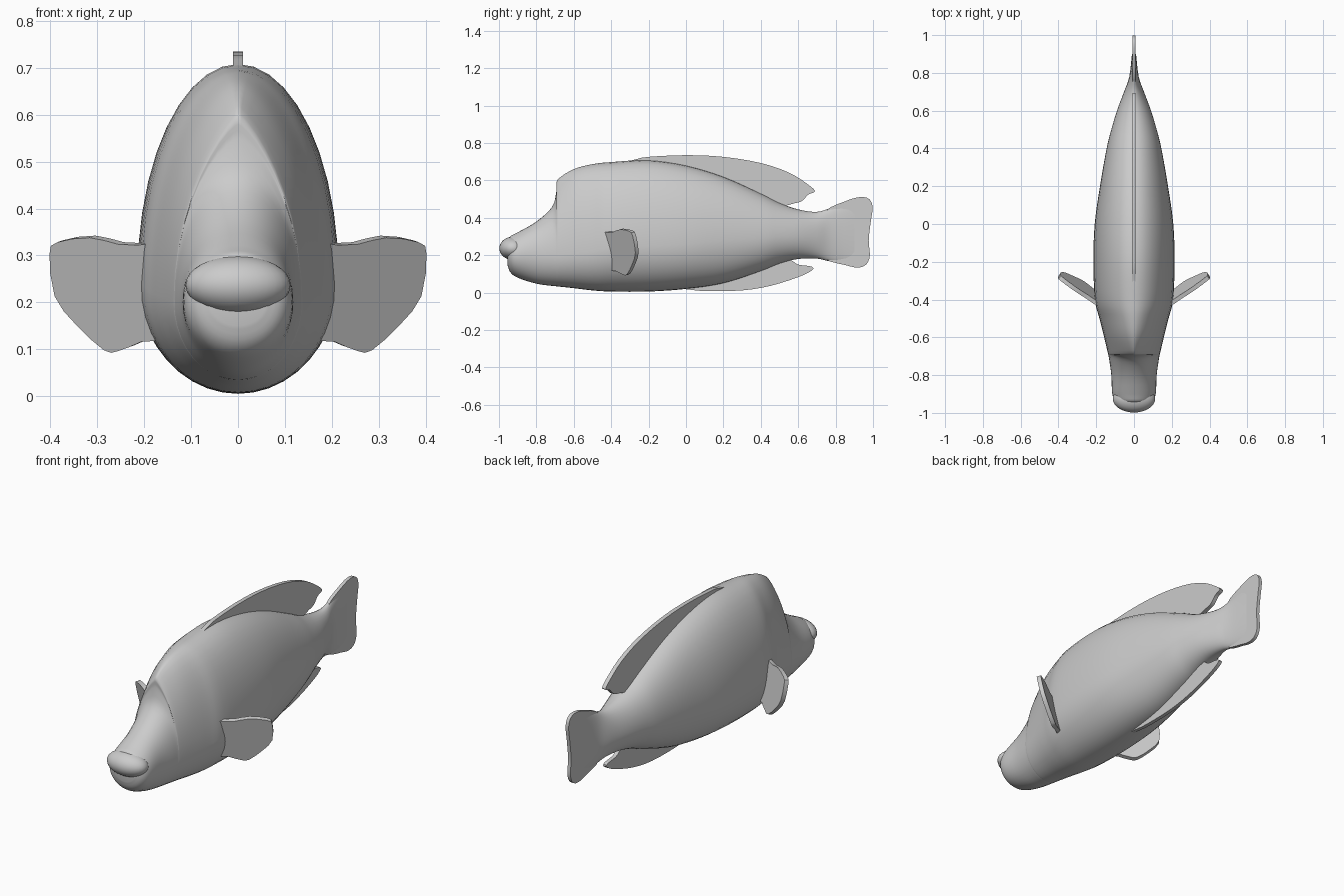
import bpy, bmesh, math
from mathutils import Vector

if "Cube" in bpy.data.objects:
    bpy.data.objects.remove(bpy.data.objects["Cube"])


def spline(keys, steps, closed=False):
    """Catmull-Rom interpolation of equal-length tuples."""
    n, out = len(keys), []
    for i in range(n if closed else n - 1):
        if closed:
            q = [keys[(i + k) % n] for k in (-1, 0, 1, 2)]
        else:
            q = [keys[min(max(i + k, 0), n - 1)] for k in (-1, 0, 1, 2)]
        for s in range(steps):
            t = s / steps
            out.append(tuple(0.5 * (2 * b + (c - a) * t + (2 * a - 5 * b + 4 * c - d) * t * t
                                    + (3 * b - a - 3 * c + d) * t ** 3) for a, b, c, d in zip(*q)))
    return out if closed else out + [keys[-1]]


def finish(name, bm, angle=40):
    bmesh.ops.recalc_face_normals(bm, faces=bm.faces)
    me = bpy.data.meshes.new(name)
    bm.to_mesh(me)
    bm.free()
    ob = bpy.data.objects.new(name, me)
    bpy.context.collection.objects.link(ob)
    bpy.ops.object.select_all(action='DESELECT')
    ob.select_set(True)
    bpy.context.view_layer.objects.active = ob
    bpy.ops.object.shade_smooth_by_angle(angle=math.radians(angle))
    return ob


def loft(name, stations, seg=40):
    """Egg-shaped rings along y: (y, bottom, top, half width, widest height, top narrowing)."""
    bm, rings = bmesh.new(), []
    for y, zb, zt, w, zc, p in stations:
        ring = []
        for i in range(seg):
            a = 2 * math.pi * i / seg
            c, s = math.cos(a), math.sin(a)
            e = p if s > 0 else 1
            x = math.copysign(w * abs(c) ** e, c)
            ring.append(bm.verts.new((x, y, zc + s * ((zt - zc) if s > 0 else (zc - zb)))))
        rings.append(ring)
    for r, q in zip(rings, rings[1:]):
        for i in range(seg):
            j = (i + 1) % seg
            bm.faces.new((r[i], r[j], q[j], q[i]))
    bm.faces.new(rings[0])
    bm.faces.new(rings[-1])
    return finish(name, bm, 75)


def plate(name, outline, thick, normal):
    """Thin fin from a closed outline of 3D points."""
    off = Vector(normal).normalized() * thick / 2
    bm = bmesh.new()
    a = [bm.verts.new(Vector(p) + off) for p in outline]
    b = [bm.verts.new(Vector(p) - off) for p in outline]
    bm.faces.new(a)
    bm.faces.new(b[::-1])
    for i in range(len(a)):
        j = (i + 1) % len(a)
        bm.faces.new((a[i], b[i], b[j], a[j]))
    return finish(name, bm)


def ellipsoid(name, loc, radii):
    bm = bmesh.new()
    bmesh.ops.create_uvsphere(bm, u_segments=32, v_segments=16, radius=1)
    bmesh.ops.scale(bm, vec=radii, verts=bm.verts)
    bmesh.ops.translate(bm, vec=loc, verts=bm.verts)
    return finish(name, bm, 60)


# Body with forehead hump and tail stalk
loft("body", spline([
    (-0.955, 0.15, 0.26, 0.06, 0.20, 1),
    (-0.94, 0.11, 0.30, 0.095, 0.20, 1),
    (-0.90, 0.08, 0.322, 0.115, 0.20, 1),
    (-0.80, 0.048, 0.38, 0.120, 0.20, 1),
    (-0.715, 0.036, 0.46, 0.132, 0.20, 1.05),
    (-0.692, 0.034, 0.55, 0.136, 0.20, 1.4),
    (-0.685, 0.033, 0.605, 0.138, 0.20, 1.6),
    (-0.60, 0.024, 0.66, 0.158, 0.21, 1.25),
    (-0.50, 0.012, 0.687, 0.183, 0.22, 1.08),
    (-0.40, 0.006, 0.698, 0.207, 0.24, 1),
    (-0.20, 0.006, 0.708, 0.215, 0.25, 1),
    (0.0, 0.02, 0.68, 0.208, 0.26, 1),
    (0.2, 0.05, 0.62, 0.180, 0.28, 1),
    (0.4, 0.115, 0.53, 0.145, 0.29, 1),
    (0.5, 0.155, 0.48, 0.120, 0.30, 1),
    (0.6, 0.18, 0.445, 0.090, 0.30, 1),
    (0.7, 0.182, 0.432, 0.053, 0.30, 1),
    (0.78, 0.165, 0.455, 0.025, 0.30, 1),
    (0.90, 0.15, 0.495, 0.011, 0.31, 1)], 4))

# Lips
ellipsoid("upper_lip", (0, -0.925, 0.237), (0.112, 0.073, 0.062))
ellipsoid("lower_lip", (0, -0.895, 0.142), (0.090, 0.055, 0.046))


def yz_fin(name, pts, thick):
    plate(name, [(0, y, z) for y, z in spline(pts, 3, True)], thick, (1, 0, 0))


# Fins on the centre line
yz_fin("dorsal_fin", [
    (-0.32, 0.69), (-0.27, 0.712), (-0.2, 0.726), (0, 0.735), (0.2, 0.726), (0.4, 0.693),
    (0.55, 0.642), (0.65, 0.58), (0.69, 0.542), (0.655, 0.525), (0.62, 0.49), (0.58, 0.478),
    (0.5, 0.465), (0.35, 0.51), (0.15, 0.59), (-0.1, 0.65)], 0.022)
yz_fin("anal_fin", [
    (-0.05, 0.03), (0.02, 0.016), (0.12, 0.008), (0.3, 0.012), (0.45, 0.036), (0.6, 0.083),
    (0.675, 0.12), (0.67, 0.14), (0.6, 0.15), (0.56, 0.175), (0.5, 0.19), (0.3, 0.12), (0.1, 0.06)], 0.02)
yz_fin("tail_fin", [
    (0.74, 0.43), (0.85, 0.488), (0.93, 0.511), (0.98, 0.5), (0.998, 0.455), (0.988, 0.38),
    (0.977, 0.28), (0.983, 0.2), (0.965, 0.152), (0.92, 0.134), (0.85, 0.148), (0.74, 0.185),
    (0.72, 0.3)], 0.018)

# Side fins, swept back and mirrored
side = spline([
    (0.15, 0.31), (0.21, 0.324), (0.25, 0.326), (0.31, 0.34), (0.38, 0.33), (0.396, 0.305),
    (0.385, 0.215), (0.34, 0.155), (0.28, 0.1), (0.25, 0.098), (0.20, 0.118), (0.15, 0.14)], 2, True)
for label, s in (("left", 1), ("right", -1)):
    plate(label + "_side_fin",
          [(s * x, -0.42 + 0.70 * (x - 0.2) + 0.25 * (0.33 - z), z) for x, z in side],
          0.022, (s * 0.70, -1, -0.25))
